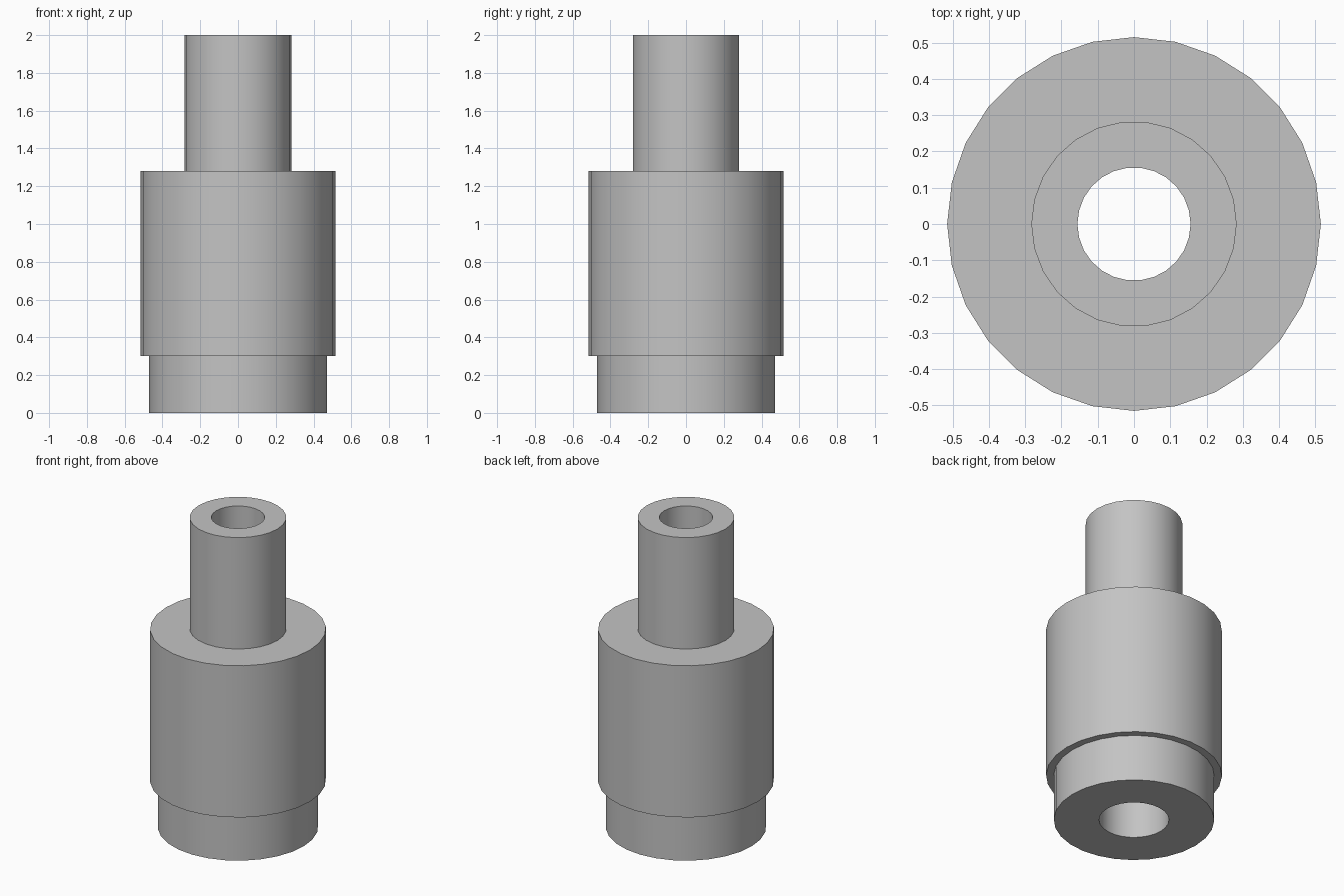
import bpy, bmesh, math

if "Cube" in bpy.data.objects:
    bpy.data.objects.remove(bpy.data.objects["Cube"])

grey = bpy.data.materials.new("light_grey")
grey.diffuse_color = (0.55, 0.55, 0.55, 1)
grey.use_nodes = True
grey.node_tree.nodes["Principled BSDF"].inputs["Base Color"].default_value = grey.diffuse_color

bm = bmesh.new()


def ring(radius, z, sides):
    """Closed loop of edges; one vertex lies on +x."""
    verts = [bm.verts.new((radius * math.cos(2 * math.pi * i / sides),
                           radius * math.sin(2 * math.pi * i / sides), z))
             for i in range(sides)]
    return verts, [bm.edges.new((verts[i - 1], verts[i])) for i in range(sides)]


def cylinder_wall(radius, z0, z1, sides):
    """Upright wall; returns the edges of its lower and upper rims."""
    low, low_edges = ring(radius, z0, sides)
    high, high_edges = ring(radius, z1, sides)
    for i in range(sides):
        bm.faces.new((low[i - 1], low[i], high[i], high[i - 1]))
    return low_edges, high_edges


def flat_ring(outer, inner):
    """Flat face ring between two rims, which may differ in side count."""
    bmesh.ops.triangle_fill(bm, edges=outer + inner, use_beauty=True)


# Outer walls: base collar, main body, upper tube
collar_low, collar_high = cylinder_wall(0.47, 0.0, 0.30, 28)
body_low, body_high = cylinder_wall(0.515, 0.30, 1.28, 28)
tube_low, tube_high = cylinder_wall(0.283, 1.28, 2.0, 26)

# Stepped through bore: wide below, narrow above
wide_low, wide_high = cylinder_wall(0.205, 0.0, 1.20, 26)
narrow_low, narrow_high = cylinder_wall(0.156, 1.20, 2.0, 26)

# Flat shoulders and end faces
flat_ring(collar_low, wide_low)
flat_ring(body_low, collar_high)
flat_ring(body_high, tube_low)
flat_ring(tube_high, narrow_high)
flat_ring(wide_high, narrow_low)

bmesh.ops.recalc_face_normals(bm, faces=bm.faces[:])
mesh = bpy.data.meshes.new("stepped_sleeve")
bm.to_mesh(mesh)
bm.free()
mesh.materials.append(grey)

sleeve = bpy.data.objects.new("stepped_sleeve", mesh)
bpy.context.collection.objects.link(sleeve)
bpy.context.view_layer.objects.active = sleeve
sleeve.select_set(True)
bpy.ops.object.shade_smooth_by_angle(angle=math.radians(30))
